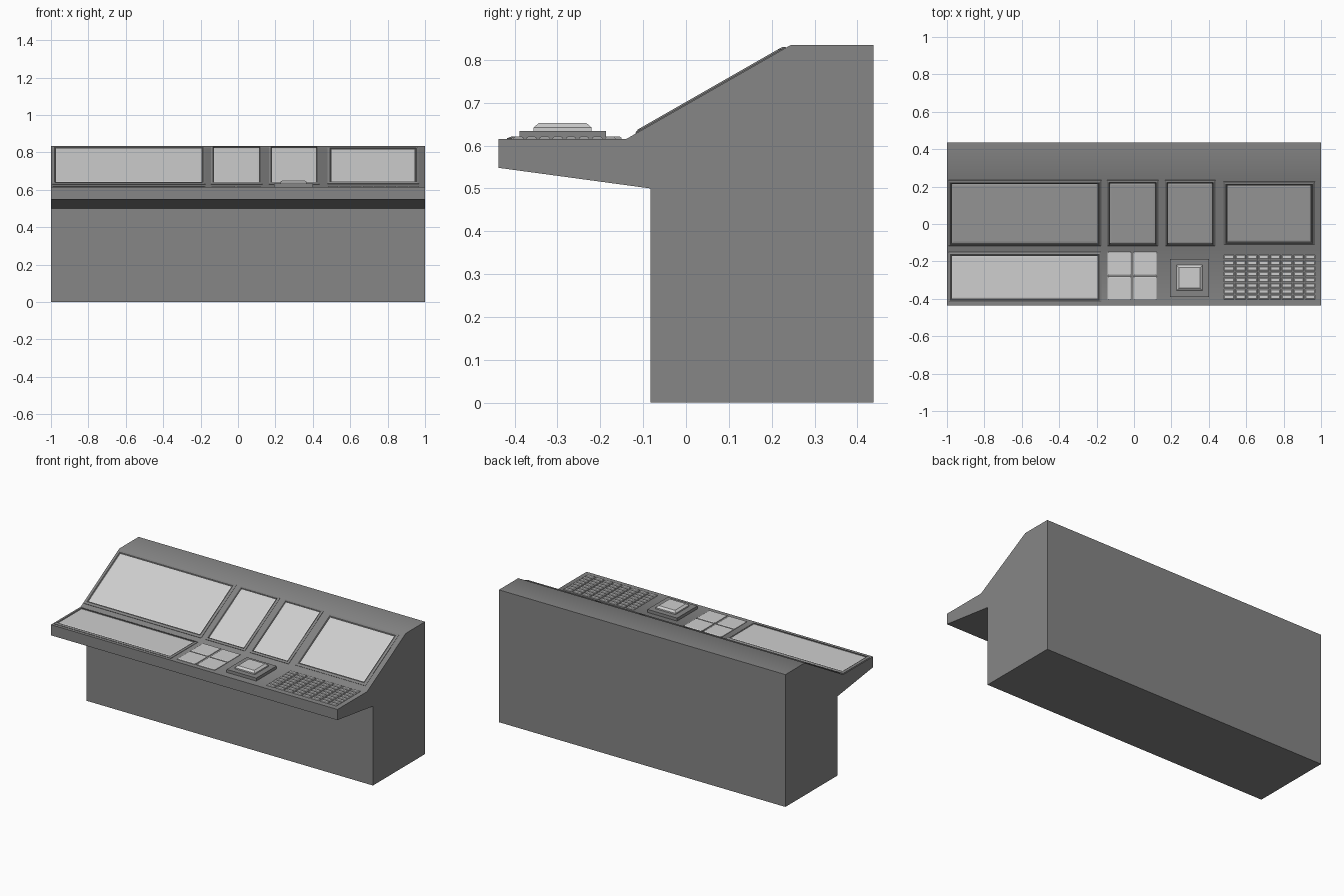
import bpy, bmesh, math
from mathutils import Matrix, Vector

if "Cube" in bpy.data.objects:
    bpy.data.objects.remove(bpy.data.objects["Cube"])


def material(name, v):
    m = bpy.data.materials.new(name)
    m.diffuse_color = (v, v, v, 1)
    m.use_nodes = True
    m.node_tree.nodes["Principled BSDF"].inputs["Base Color"].default_value = m.diffuse_color
    return m


MATS = [material("console grey", 0.24), material("dark trim", 0.06),
        material("pale panel", 0.62)]
GREY, DARK, PALE = 0, 1, 2


def finish(bm, name, angle=None):
    bmesh.ops.recalc_face_normals(bm, faces=bm.faces[:])
    me = bpy.data.meshes.new(name)
    bm.to_mesh(me)
    bm.free()
    for m in MATS:
        me.materials.append(m)
    ob = bpy.data.objects.new(name, me)
    bpy.context.collection.objects.link(ob)
    if angle:
        bpy.context.view_layer.objects.active = ob
        ob.select_set(True)
        bpy.ops.object.shade_smooth_by_angle(angle=math.radians(angle))
        ob.select_set(False)
    return ob


def stack(bm, x0, x1, y0, y1, steps, mtx):
    """Nested rectangles: each step is (inset, height, colour of the ring up to it).
    The last rectangle is capped in the last colour."""
    prev = None
    for inset, h, mat in steps:
        a, b, c, d = x0 + inset, x1 - inset, y0 + inset, y1 - inset
        ring = [bm.verts.new(mtx @ Vector(p)) for p in
                ((a, c, h), (b, c, h), (b, d, h), (a, d, h))]
        if prev:
            for i in range(4):
                j = (i + 1) % 4
                f = bm.faces.new((prev[i], prev[j], ring[j], ring[i]))
                f.material_index = mat
        else:
            bm.faces.new(ring[::-1]).material_index = mat
        prev = ring
    bm.faces.new(prev).material_index = steps[-1][2]


def part(name, rects, steps, mtx):
    bm = bmesh.new()
    for r in rects:
        stack(bm, *r, steps, mtx)
    return finish(bm, name)


# console body: one side profile extruded across the width
PROFILE = [(-0.437, 0.615), (-0.437, 0.548), (-0.083, 0.50), (-0.083, 0),
           (0.437, 0), (0.437, 0.835), (0.245, 0.835), (-0.14, 0.615)]
bm = bmesh.new()
face = bm.faces.new([bm.verts.new((-1, y, z)) for y, z in PROFILE])
ext = bmesh.ops.extrude_face_region(bm, geom=[face])
bmesh.ops.translate(bm, vec=(2, 0, 0),
                    verts=[v for v in ext["geom"] if isinstance(v, bmesh.types.BMVert)])
# (the extrude keeps the starting cap)
finish(bm, "console_body", 32)

# mounting planes: flat desk and sloped display bank
DESK = Matrix.Translation((0, 0, 0.615))
TILT = math.atan2(0.22, 0.385)
SLOPE = Matrix.Translation((0, -0.14, 0.615)) @ Matrix.Rotation(TILT, 4, 'X')


def up(y):
    return (y + 0.14) / math.cos(TILT)


# framed screens
def screen_steps(border):
    return [(0, -0.002, GREY), (0, 0.002, GREY), (border * 0.5, 0.006, GREY),
            (border * 0.65, 0.006, DARK), (border, 0.003, DARK), (border + 0.008, 0.004, PALE)]


for name, x0, x1, y0, y1, border in (
        ("wide_display", -0.993, -0.175, -0.117, 0.234, 0.021),
        ("left_small_display", -0.145, 0.13, -0.117, 0.234, 0.018),
        ("right_small_display", 0.165, 0.435, -0.117, 0.234, 0.018),
        ("right_display", 0.478, 0.967, -0.112, 0.226, 0.022)):
    part(name, [(x0, x1, up(y0), up(y1))], screen_steps(border), SLOPE)
part("desk_display", [(-0.993, -0.175, -0.418, -0.15)], screen_steps(0.02), DESK)

# four square touch pads
pads = [(x, x + 0.126, y, y + 0.126) for x in (-0.141, -0.003) for y in (-0.407, -0.276)]
part("touch_pads", pads, [(0, -0.002, PALE), (0, 0.003, PALE), (0.005, 0.006, PALE)], DESK)

# large push button on its raised base
part("button_base", [(0.193, 0.400, -0.389, -0.187)],
     [(0, -0.002, GREY), (0, 0.019, GREY)], DESK)
part("push_button", [(0.227, 0.366, -0.356, -0.220)],
     [(0, 0.017, PALE), (0, 0.027, PALE), (0.013, 0.038, PALE)], DESK)

# keyboard: eight by eight keys
dx, dy = 0.062, 0.0306
keys = [(0.481 + i * dx, 0.481 + i * dx + 0.054, -0.403 + j * dy, -0.403 + j * dy + 0.024)
        for i in range(8) for j in range(8)]
part("keyboard_keys", keys,
     [(0, -0.002, PALE), (0, 0.003, PALE), (0.004, 0.006, PALE)], DESK)
